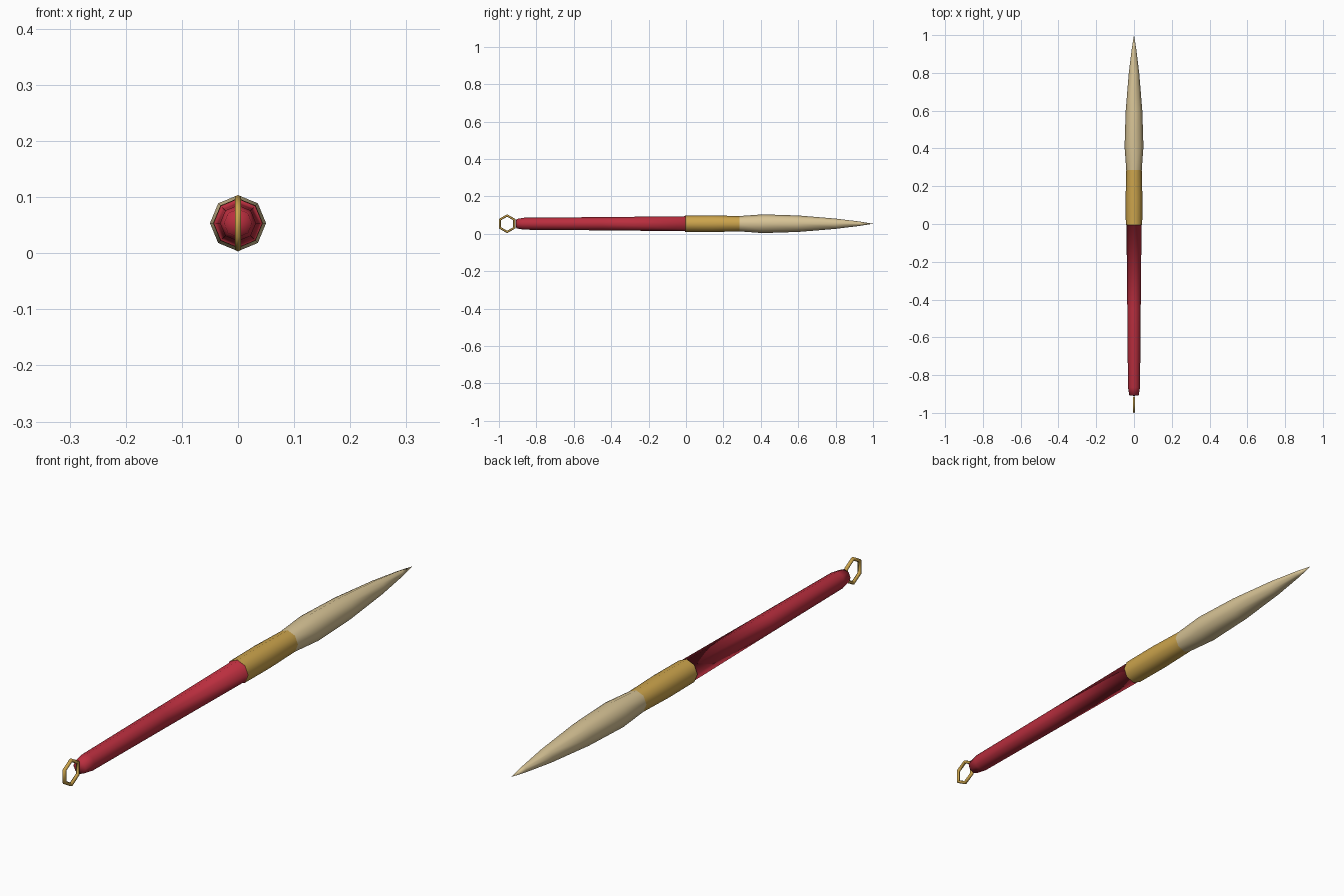
import bpy, bmesh, math

if "Cube" in bpy.data.objects:
    bpy.data.objects.remove(bpy.data.objects["Cube"])

CZ = 0.0535   # height of the brush axis
SIDES = 8


def material(name, srgb):
    m = bpy.data.materials.new(name)
    m.diffuse_color = [(c / 255 / 12.92 if c < 11 else ((c / 255 + 0.055) / 1.055) ** 2.4) for c in srgb] + [1]
    m.use_nodes = True
    m.node_tree.nodes["Principled BSDF"].inputs["Base Color"].default_value = m.diffuse_color
    return m


def finish(bm, name, mat):
    bmesh.ops.recalc_face_normals(bm, faces=bm.faces)
    for f in bm.faces:
        f.smooth = True
    me = bpy.data.meshes.new(name)
    bm.to_mesh(me)
    bm.free()
    me.materials.append(mat)
    ob = bpy.data.objects.new(name, me)
    bpy.context.collection.objects.link(ob)
    return ob


def lathe(name, profile, mat):
    """Revolve (y, radius) points about the brush axis; radius 0 makes a pole."""
    bm = bmesh.new()
    rings = []
    for y, r in profile:
        n = SIDES if r > 0 else 1
        rings.append([bm.verts.new((r * math.sin(2 * math.pi * i / SIDES), y,
                                    CZ + r * math.cos(2 * math.pi * i / SIDES))) for i in range(n)])
    for a, b in zip(rings, rings[1:]):
        for i in range(SIDES):
            j = (i + 1) % SIDES
            loop = [a[i % len(a)], a[j % len(a)], b[j % len(b)], b[i % len(b)]]
            bm.faces.new(list(dict.fromkeys(loop)))
    return finish(bm, name, mat)


def hex_loop(name, cy, major, minor, mat, segs=6, sides=6):
    """Hexagonal ring standing in the yz plane."""
    bm = bmesh.new()
    rings = []
    for i in range(segs):
        a = 2 * math.pi * i / segs
        ring = []
        for k in range(sides):
            t = 2 * math.pi * k / sides
            r = major + minor * math.cos(t)
            ring.append(bm.verts.new((minor * math.sin(t), cy + r * math.sin(a), CZ + r * math.cos(a))))
        rings.append(ring)
    for i in range(segs):
        a, b = rings[i], rings[(i + 1) % segs]
        for k in range(sides):
            m = (k + 1) % sides
            bm.faces.new((a[k], a[m], b[m], b[k]))
    return finish(bm, name, mat)


red = material("red lacquer", (186, 46, 62))
gold = material("gold metal", (204, 164, 76))
cream = material("cream bristle", (216, 196, 150))

# Tapered handle with a small shoulder under the ferrule
lathe("handle", [(-0.91, 0), (-0.907, 0.025), (-0.865, 0.032), (-0.45, 0.0355),
                 (-0.005, 0.040), (-0.004, 0.0435)], red)
# Metal ferrule
lathe("ferrule", [(-0.004, 0.0435), (0.14, 0.0445), (0.285, 0.041)], gold)
# Bristle head, swelling then coming to a point
lathe("bristles", [(0.285, 0.041), (0.41, 0.050), (0.60, 0.044), (0.80, 0.0275),
                   (0.93, 0.0115), (1.0, 0)], cream)
# Hanging loop
hex_loop("hanging_loop", -0.9565, 0.044, 0.0065, gold)
